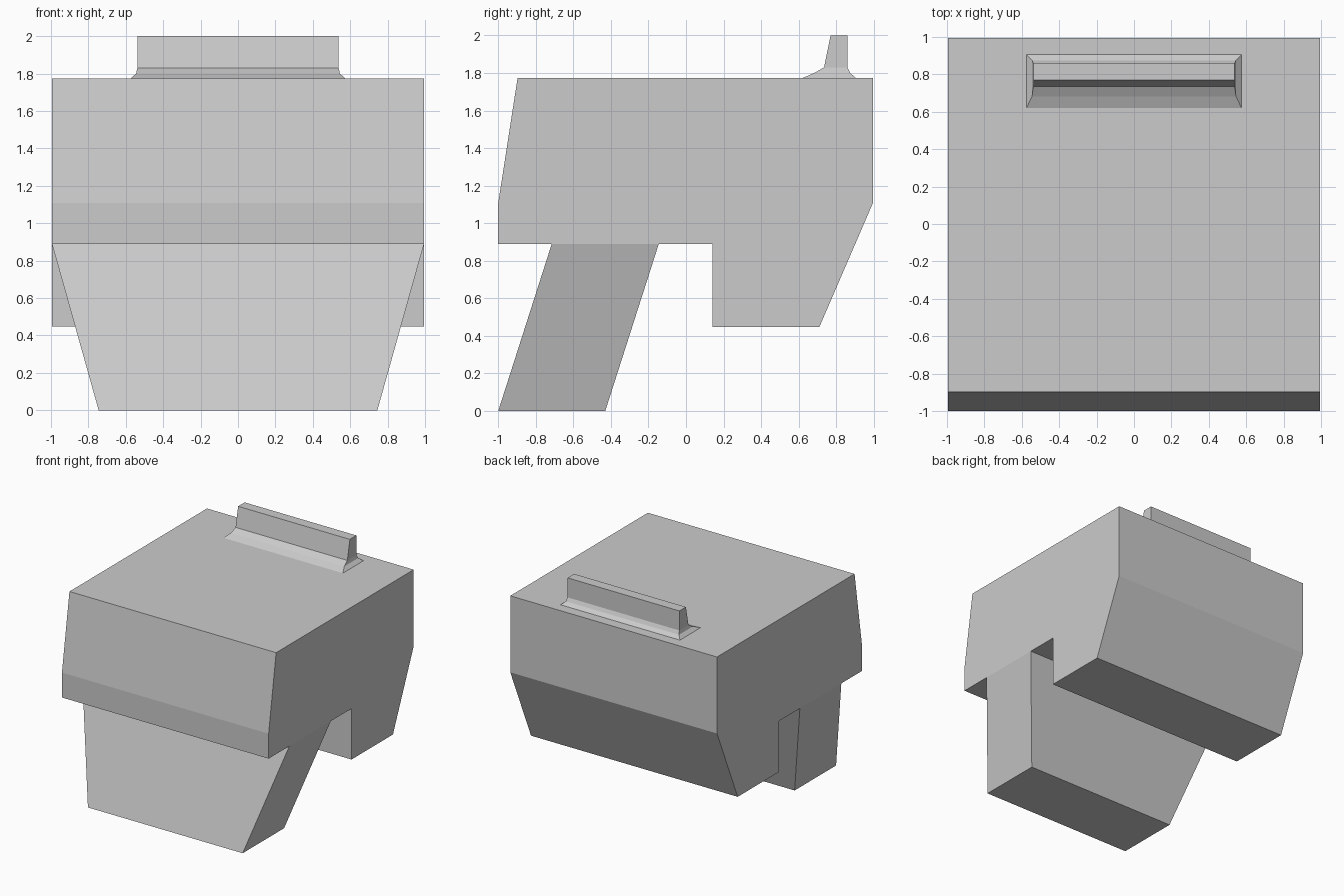
import bpy, bmesh

if "Cube" in bpy.data.objects:
    bpy.data.objects.remove(bpy.data.objects["Cube"])


def skin_rings(name, rings):
    """Join equal-length rings of points into a closed, flat-faced solid."""
    bm = bmesh.new()
    loops = [[bm.verts.new(p) for p in ring] for ring in rings]
    n = len(loops[0])
    for a, b in zip(loops, loops[1:]):
        for i in range(n):
            j = (i + 1) % n
            bm.faces.new((a[i], a[j], b[j], b[i]))
    bm.faces.new(loops[0])
    bm.faces.new(loops[-1])
    bmesh.ops.recalc_face_normals(bm, faces=bm.faces)
    mesh = bpy.data.meshes.new(name)
    bm.to_mesh(mesh)
    bm.free()
    obj = bpy.data.objects.new(name, mesh)
    bpy.context.collection.objects.link(obj)
    return obj


def rect(z, y0, y1, half):
    return [(-half, y0, z), (half, y0, z), (half, y1, z), (-half, y1, z)]


# Main housing: side profile (y, z) extruded across the full width
profile = [(-1.0, 0.89), (0.14, 0.89), (0.14, 0.447), (0.71, 0.447),
           (0.995, 1.107), (0.995, 1.773), (-0.897, 1.773), (-1.0, 1.107)]
skin_rings("housing", [[(x, y, z) for y, z in profile] for x in (-0.995, 0.995)])

# Raked, tapering leg under the front, its top tucked into the housing
skin_rings("slanted_leg", [
    rect(0.0, -1.0, -0.43, 0.745),
    rect(0.89, -0.715, -0.145, 0.995),
    rect(0.93, -0.70, -0.16, 0.97),
])

# Raised fin on top with a flared foot
skin_rings("top_fin", [
    rect(1.75, 0.64, 0.89, 0.56),
    rect(1.773, 0.62, 0.905, 0.575),
    rect(1.80, 0.683, 0.875, 0.545),
    rect(1.83, 0.735, 0.86, 0.538),
    rect(2.0, 0.77, 0.86, 0.538),
])
